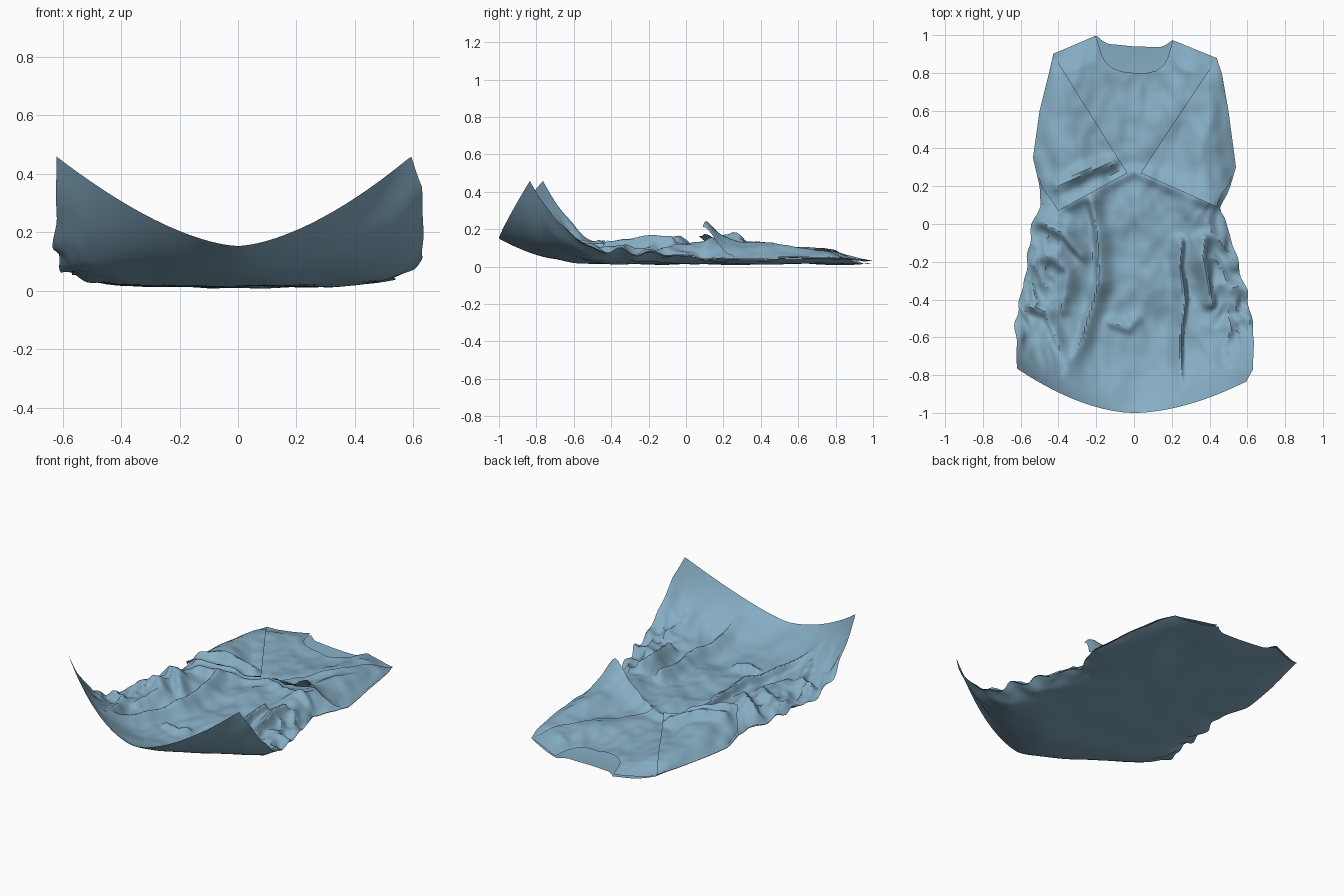
import bpy, bmesh, math
from mathutils import Vector, noise

if "Cube" in bpy.data.objects:
    bpy.data.objects.remove(bpy.data.objects["Cube"])

# Outline half-widths (y, width) for each side, running from hem to shoulder
LEFT = [(-1.0, .61), (-.76, .62), (-.52, .63), (-.4, .60), (-.2, .565), (0, .54), (.1, .49),
        (.2, .50), (.35, .535), (.6, .50), (.8, .45), (.91, .425), (1.0, .425)]
RIGHT = [(-1.0, .59), (-.84, .59), (-.77, .63), (-.52, .63), (-.3, .575), (-.1, .52), (.08, .46),
         (.2, .51), (.3, .54), (.6, .50), (.8, .465), (.87, .44), (1.0, .43)]
BACK_NECK = [(0, .94), (.14, .945), (.17, .96), (.2, .985), (.43, .89)]
FRONT_NECK = [(0, .80), (.06, .803), (.11, .818), (.15, .85), (.175, .89), (.205, .985), (.43, .89)]

# Fold ridges of the front: path points, height, width
FOLDS = [
    ([(-.20, .12), (-.17, -.05), (-.16, -.3), (-.25, -.6), (-.34, -.80)], .06, .035),
    ([(.23, -.1), (.22, -.22), (.25, -.4), (.22, -.6), (.23, -.88)], .06, .03),
    ([(.36, -.08), (.35, -.2), (.40, -.42)], .05, .03),
    ([(-.50, .02), (-.36, -.05), (-.26, -.16)], .05, .035),
    ([(-.55, -.2), (-.42, -.16), (-.34, -.25), (-.36, -.45)], .04, .035),
    ([(-.60, -.42), (-.45, -.47), (-.35, -.72)], .04, .03),
    ([(.60, -.5), (.50, -.52), (.46, -.72)], .03, .03),
    ([(-.11, -.52), (-.03, -.55), (0, -.51)], .03, .03),
    ([(-.40, .20), (-.26, .28), (-.12, .32)], .05, .035),
    ([(-.34, .10), (-.15, .20), (0, .28), (.2, .19), (.42, .10)], .025, .03),
]


def interp(pts, t):
    for (a, p), (b, q) in zip(pts, pts[1:]):
        if t <= b:
            return p + (q - p) * max(0, t - a) / (b - a)
    return pts[-1][1]


def width(x, y):
    return interp(LEFT if x < 0 else RIGHT, y)


def top_y(u, neck):
    return interp(neck, abs(u) * .43) + (.012 if u < 0 else -.012) * min(1, abs(u) * 2.2)


def hem_y(u):
    return -1 + (.235 if u < 0 else .165) * abs(u) ** 1.8


def rise(u, y):
    # how far a point has entered the upturned hem
    t = top_y(u, BACK_NECK)
    v = (t - y) / (t - hem_y(u))
    return min(1.05, max(0, (v - .7) / .3)) ** 2.4


def wrinkle(x, y, f, amp):
    return amp * noise.noise(Vector((x * f, y * f * .7, 3.1)))


def back_z(x, y):
    u = max(-1, min(1, x / width(x, y)))
    k = min(1, rise(u, y))
    hem = .15 + .305 * abs(u) ** 1.6
    skirt = max(0, min(1, (.3 - y) * 2))
    roll = .025 + skirt * (.025 + wrinkle(x, y, 14, .04))
    z = .016 + roll * abs(u) ** 6
    return z + k * (hem - z) + wrinkle(x, y, 6, .012) * (1 - k)


def fold_height(x, y):
    p, h = Vector((x, y)), 0
    for path, height, w in FOLDS:
        dists = []
        for a, b in zip(path, path[1:]):
            a, b = Vector(a), Vector(b)
            t = max(0, min(1, (p - a).dot(b - a) / (b - a).length_squared))
            dists.append((p - a.lerp(b, t)).length)
        h += height * math.exp(-(min(dists) / w) ** 2)
    return h


def front_z(x, y):
    u = max(-1, min(1, x / width(x, y)))
    fade = (1 - min(1, rise(u, y) * 1.2)) * min(1, .2 + max(0, top_y(u, BACK_NECK) - y) * 6)
    waist = math.exp(-((y - .05) / .4) ** 2)
    puff = (.03 + .02 * waist + (.025 + .03 * waist) * math.exp(-((abs(u) - .7) / .22) ** 2))
    puff += fold_height(x, y) + wrinkle(x, y, 7, .022) + wrinkle(x, y, 16, .01)
    # creased side gathers of the skirt
    puff += u ** 4 * max(0, min(1, (.2 - y) * 4)) * .03 * (1 - 4 * abs(wrinkle(x, y, 13, 1)))
    return back_z(x, y) + .003 + max(.006, puff) * (1 - abs(u) ** 10) * fade


def sheet(name, nu, nv, point):
    bm = bmesh.new()
    rows = [[bm.verts.new(point(i / nu, j / nv)) for i in range(nu + 1)] for j in range(nv + 1)]
    for r, s in zip(rows, rows[1:]):
        for i in range(nu):
            bm.faces.new((r[i], s[i], s[i + 1], r[i + 1]))
    bmesh.ops.remove_doubles(bm, verts=bm.verts, dist=.0003)
    bmesh.ops.recalc_face_normals(bm, faces=bm.faces)
    if sum(f.normal.z for f in bm.faces) < 0:
        bmesh.ops.reverse_faces(bm, faces=bm.faces)
    me = bpy.data.meshes.new(name)
    bm.to_mesh(me)
    bm.free()
    ob = bpy.data.objects.new(name, me)
    bpy.context.collection.objects.link(ob)
    me.materials.append(cloth)
    bpy.ops.object.select_all(action='DESELECT')
    ob.select_set(True)
    bpy.context.view_layer.objects.active = ob
    bpy.ops.object.shade_smooth_by_angle(angle=math.radians(35))
    return ob


def body(neck, zf, lean):
    def point(s, v):
        u = s * 2 - 1
        t = top_y(u, neck)
        y = t + (hem_y(u) - t) * v
        w = width(u, y)
        x = u * w
        z = zf(x, y)
        # ragged side seams, and folds of the front leaning outwards
        x += u ** 4 * wrinkle(x, y, 14, .02) * max(0, min(1, (y + .75) * 6, (.2 - y) * 6))
        if lean:
            x += math.copysign(lean * fold_height(x, y), x) * (1 - u ** 4) * min(1, abs(u) * 5)
        return x, y, z
    return point


cloth = bpy.data.materials.new("cloth")
cloth.diffuse_color = (.24, .42, .55, 1)
cloth.use_nodes = True
cloth.node_tree.nodes["Principled BSDF"].inputs["Base Color"].default_value = cloth.diffuse_color

# Back of the dress with the upturned hem, and the wrinkled front with a scoop neck
sheet("dress_back", 60, 80, body(BACK_NECK, back_z, 0))
sheet("dress_front", 120, 160, body(FRONT_NECK, front_z, .35))


# Crossed bodice panels outside the V, with a lifted corner at the waist
def panel(side):
    corner = Vector((.44, .09)) if side > 0 else Vector((.40, .07))
    shoulder = Vector((.43, .865 if side > 0 else .9))
    tip = Vector((.035, .27))

    def point(s, t):
        inner = shoulder.lerp(tip, t)
        y_out = shoulder.y + (corner.y - shoulder.y) * t
        edge = width(side, y_out) * (1 - .02 * t)
        if t > .85:
            edge += (corner.x - edge) * (t - .85) / .15
        p = inner.lerp(Vector((edge, y_out)), s)
        x, y = side * p.x, p.y
        lift = .012 + .02 * math.sin(math.pi * s) * t
        lift += (.13 if side > 0 else .04) * math.exp(-((p - corner).length / .09) ** 2)
        lift += wrinkle(x + 5, y, 12, .012) * t
        return x, y, front_z(x, y) + lift * min(1, .3 + t * 5) * (1 - .6 * s ** 8 * (t < .8))
    return point


for label, side in (("left", -1), ("right", 1)):
    sheet("bodice_panel_" + label, 40, 50, panel(side))
